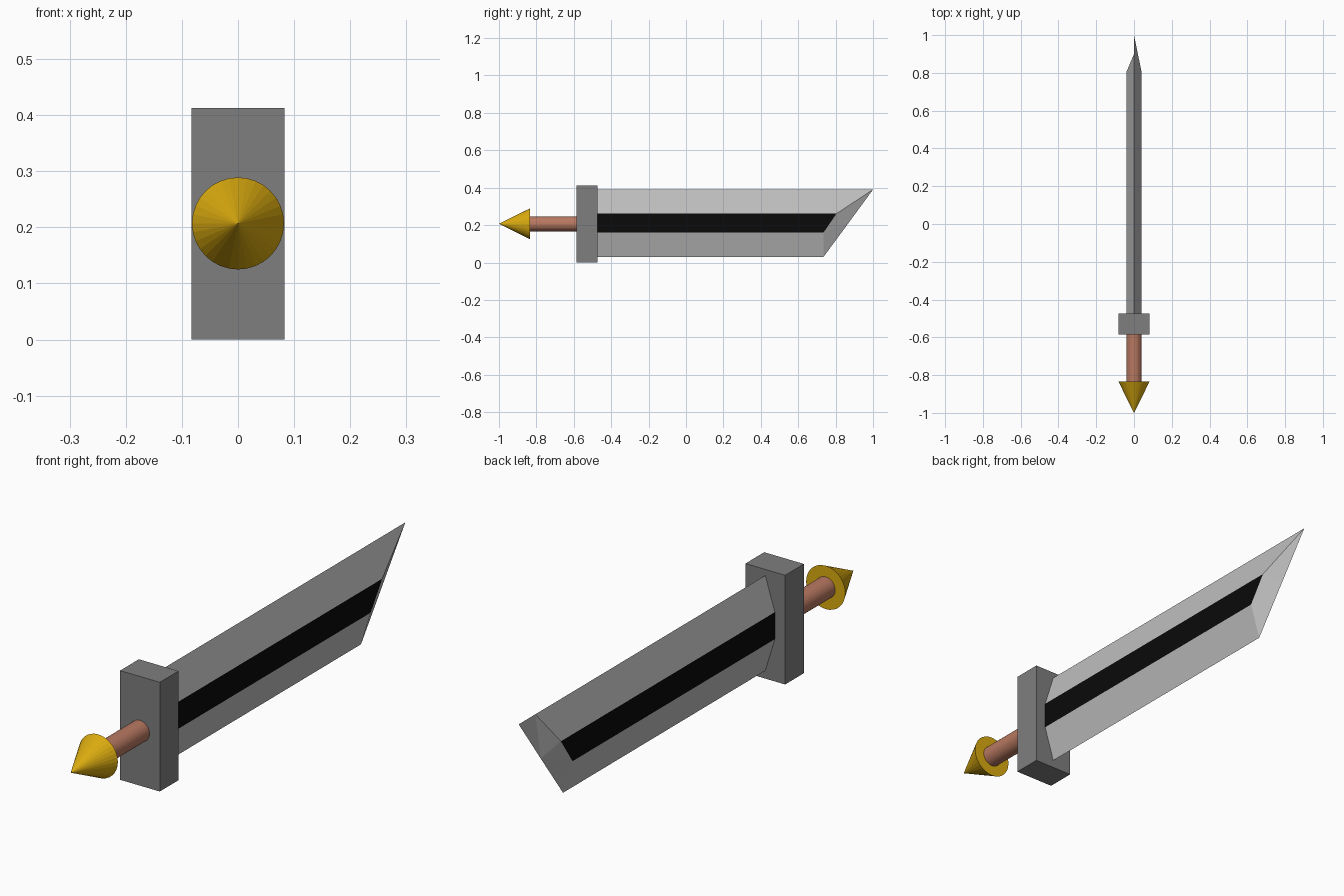
import bpy, bmesh, math
from mathutils import Vector

if "Cube" in bpy.data.objects:
    bpy.data.objects.remove(bpy.data.objects["Cube"])

def material(name, rgb):
    m = bpy.data.materials.new(name)
    m.diffuse_color = (*rgb, 1)
    m.use_nodes = True
    m.node_tree.nodes["Principled BSDF"].inputs["Base Color"].default_value = m.diffuse_color
    return m

GREY = material("guard grey", (0.21, 0.21, 0.21))
SILVER = material("blade silver", (0.52, 0.52, 0.52))
BLACK = material("black", (0.003, 0.003, 0.003))
GOLD = material("gold", (0.71, 0.41, 0.005))
COPPER = material("copper brown", (0.48, 0.19, 0.12))

ZC = 0.207  # height of the sword's axis

def round_part(name, y0, y1, r0, r1, mat):
    """Cone or cylinder along y, radius r0 at y0 and r1 at y1."""
    bpy.ops.mesh.primitive_cone_add(vertices=32, radius1=r1, radius2=r0, depth=y1 - y0,
                                    location=(0, (y0 + y1) / 2, ZC),
                                    rotation=(math.pi / 2, 0, 0))
    ob = bpy.context.object
    ob.name = name
    ob.data.materials.append(mat)

# Pommel and grip
round_part("pommel", -1.0, -0.835, 0.0, 0.082, GOLD)
round_part("grip", -0.84, -0.58, 0.04, 0.04, COPPER)

# Guard block
bpy.ops.mesh.primitive_cube_add(size=1, location=(0, -0.53, 0.2065))
guard = bpy.context.object
guard.name = "guard"
guard.scale = (0.166, 0.112, 0.413)
guard.data.materials.append(GREY)

# Blade: six-sided section with a slanted, sharpened end
bm = bmesh.new()
W, Y0 = 0.04, -0.48
TOP, HI, LO, BOT = 0.39, 0.262, 0.16, 0.03
v = lambda x, y, z: bm.verts.new((x, y, z))
tip_top, tip_bot = v(0, 1.0, TOP), v(0, 0.735, BOT)
tip_mid = v(0, 0.868, (TOP + BOT) / 2)
back_top, back_bot = v(0, Y0, TOP), v(0, Y0, BOT)
a, d = v(0, 0.90, TOP), v(0, 0.64, BOT)
base = {}
for s in (1, -1):
    bh, bl = v(s * W, Y0, HI), v(s * W, Y0, LO)
    b, c = v(s * W, 0.805, HI), v(s * W, 0.735, LO)
    base[s] = (bh, bl)
    faces = [(back_top, bh, b, a), (bh, bl, c, b), (bl, back_bot, d, c),
             (b, tip_mid, c), (c, tip_mid, tip_bot), (c, tip_bot, d)]
    # the end bevel folds differently on the two sides
    faces += [(a, b, tip_top), (b, tip_mid, tip_top)] if s > 0 else \
             [(a, b, tip_mid), (a, tip_mid, tip_top)]
    for i, f in enumerate(faces):
        face = bm.faces.new(f if s < 0 else f[::-1])
        face.material_index = 1 if i == 1 else 0  # dark central band
        face.normal_update()
        # outward means away from the middle plane
        if face.normal.x * s < 0:
            face.normal_flip()
bm.faces.new((back_top, base[1][0], base[1][1], back_bot, base[-1][1], base[-1][0]))
mesh = bpy.data.meshes.new("blade")
bm.to_mesh(mesh)
bm.free()
mesh.materials.append(SILVER)
mesh.materials.append(BLACK)
bpy.context.collection.objects.link(bpy.data.objects.new("blade", mesh))
